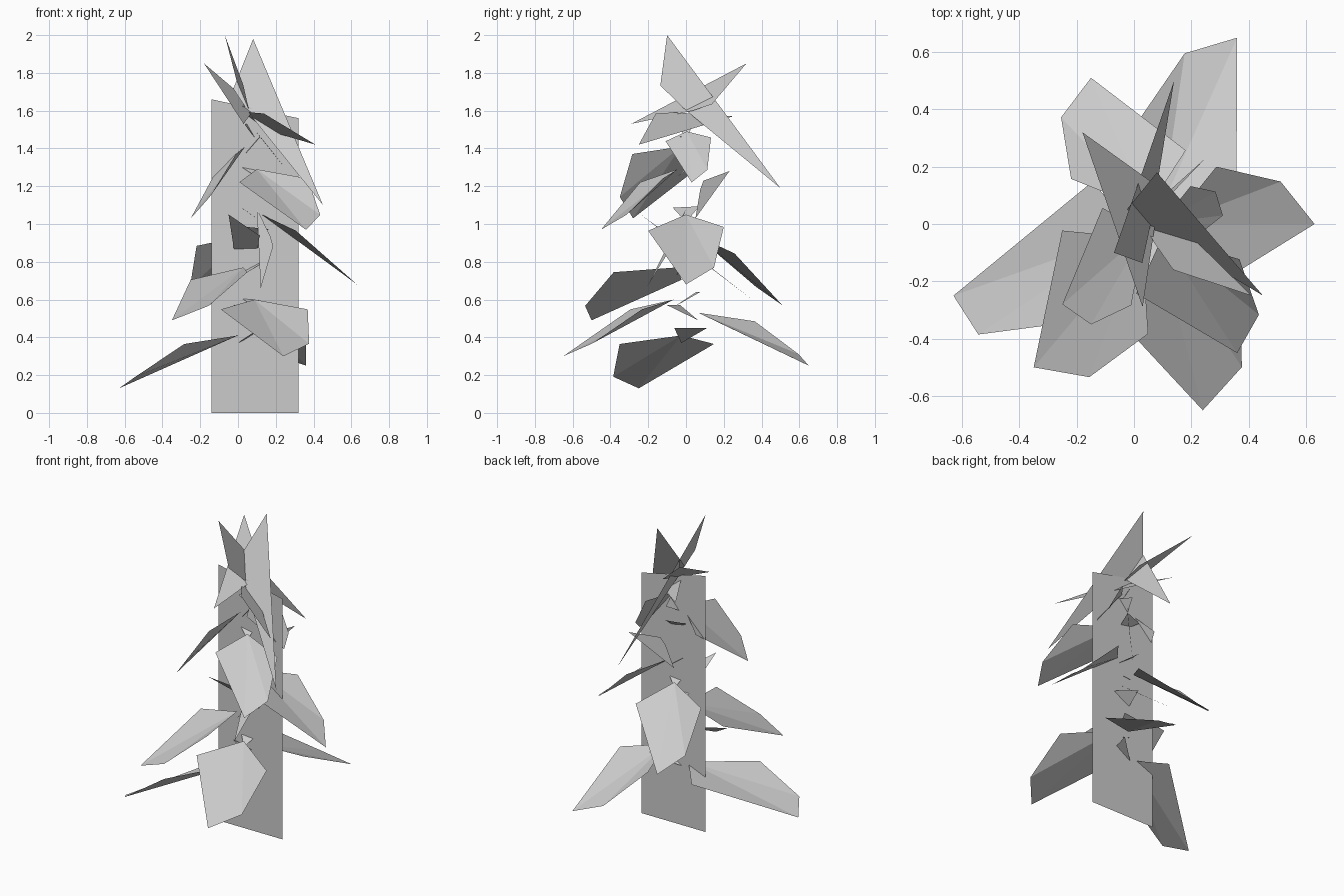
import bpy
from mathutils import Vector

cube = bpy.data.objects.get("Cube")
if cube:
    bpy.data.objects.remove(cube, do_unlink=True)

# One pale grey for the whole plant
grey = bpy.data.materials.new("pale_grey")
grey.use_nodes = True
colour = (0.6, 0.6, 0.6, 1)
grey.diffuse_color = colour
grey.node_tree.nodes["Principled BSDF"].inputs["Base Color"].default_value = colour

up = Vector((0, 0, 1))


def sheet(name, *points):
    """Thin folded sheet: a fan of flat triangles from the first point."""
    faces = [(0, i, i + 1) for i in range(1, len(points) - 1)]
    mesh = bpy.data.meshes.new(name)
    mesh.from_pydata(points, [], faces)
    mesh.materials.append(grey)
    obj = bpy.data.objects.new(name, mesh)
    bpy.context.collection.objects.link(obj)


def leaf(name, tip, rise, side):
    """Drooping leaf from the stem to its tip; side is half its width."""
    tip, side = Vector(tip), Vector(side)
    node = Vector((0.07, 0, tip.z + rise))
    reach = Vector((tip.x - node.x, tip.y, 0))
    base = node + reach * 0.1
    middle = base.lerp(tip, 0.34) + up * 0.05
    shoulder = tip.lerp(base, 0.22) + side * 0.74
    sheet(name, base, middle - side, tip, shoulder, middle + side)
    # the stalk flares across the stem behind the leaf
    foot = node - reach * 0.1 + up * 0.04
    sheet(name + "_stalk", base - up * 0.04, foot + side * 0.35, foot - side * 0.35)


def blade(name, start, end, bulge):
    """Long narrow blade: one straight edge, the other bulging near the start."""
    start, end, bulge = Vector(start), Vector(end), Vector(bulge)
    crest = start.lerp(end, 0.3) + bulge * 1.2
    waist = start.lerp(end, 0.47) + bulge
    sheet(name, start, crest, waist, end)


# Flat stem panel with a slanting top
left, right = 0.32, -0.14
sheet("stem", (right, 0, 0), (left, 0, 0), (left, 0, 1.56), (right, 0, 1.66))

# Broad leaves, from the lowest ring upwards
leaf("lower_right_leaf", tip=(-0.63, -0.25, 0.13), rise=0.28, side=(-0.07, -0.25, 0))
leaf("lower_front_leaf", tip=(0.24, -0.65, 0.3), rise=0.3, side=(0.23, 0.03, 0))
leaf("lower_back_leaf", tip=(0.36, 0.65, 0.25), rise=0.28, side=(-0.17, 0.1, 0))
leaf("middle_front_leaf", tip=(-0.35, -0.5, 0.49), rise=0.28, side=(0.15, -0.18, 0.02))
leaf("middle_back_leaf", tip=(-0.15, 0.51, 0.57), rise=0.37, side=(-0.2, -0.05, 0.02))
leaf("middle_left_leaf", tip=(0.63, 0, 0.68), rise=0.37, side=(-0.01, 0.2, 0.01))
leaf("upper_front_leaf", tip=(0.36, -0.45, 0.97), rise=0.32, side=(0.18, 0.06, 0.01))
leaf("upper_right_leaf", tip=(-0.25, -0.28, 1.03), rise=0.38, side=(0.05, -0.17, 0.04))
leaf("upper_left_leaf", tip=(0.31, 0.03, 1.22), rise=0.27, side=(0.03, 0.12, 0.01))

# Small young blades close to the stem
blade("piercing_blade", start=(-0.05, -0.24, 1.05), end=(0.02, 0.35, 0.6),
      bulge=(0.12, -0.02, 0.02))
blade("young_back_blade", start=(0.25, 0.23, 1.28), end=(0.05, 0.05, 1.03),
      bulge=(-0.06, -0.07, 0.02))
blade("young_front_blade", start=(0.12, -0.21, 0.66), end=(0.1, 0, 1.08),
      bulge=(0.06, 0.06, 0.08))

# Crown of long pointed blades
blade("crown_left_blade", start=(0.08, 0.18, 1.98), end=(0.45, -0.25, 1.1),
      bulge=(-0.18, 0, 0))
blade("crown_back_blade", start=(-0.07, -0.1, 2), end=(0.14, 0.5, 1.19),
      bulge=(0.03, -0.18, -0.02))
blade("crown_right_blade", start=(-0.18, 0.32, 1.85), end=(0.03, -0.29, 1.53),
      bulge=(0.16, 0, -0.1))
blade("crown_flat_blade", start=(0.41, -0.25, 1.42), end=(-0.1, 0.25, 1.57),
      bulge=(-0.1, -0.05, 0.1))
